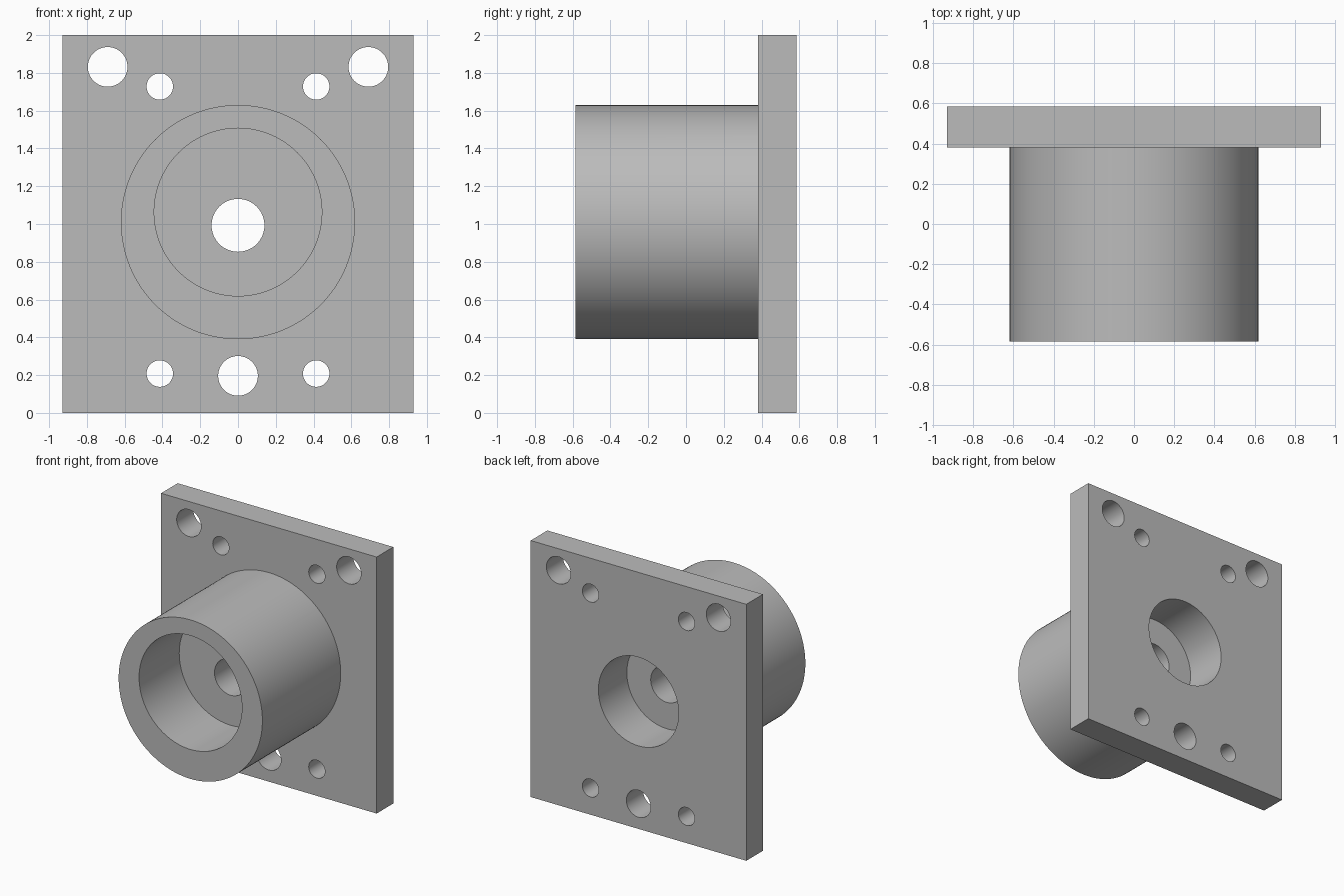
import bpy
from math import pi, radians
from mathutils import Matrix

if "Cube" in bpy.data.objects:
    bpy.data.objects.remove(bpy.data.objects["Cube"])

FRONT, BACK, PLATE_FRONT = -0.585, 0.585, 0.38
HALF_WIDTH, HEIGHT = 0.93, 2.0

steel = bpy.data.materials.new("plain_grey")
grey = (0.5, 0.5, 0.5, 1)
steel.diffuse_color = grey
steel.use_nodes = True
steel.node_tree.nodes["Principled BSDF"].inputs["Base Color"].default_value = grey


def cylinder(name, x, z, radius, y0, y1, sides=64):
    """Cylinder along y, from y0 to y1."""
    bpy.ops.mesh.primitive_cylinder_add(
        vertices=sides, radius=radius, depth=y1 - y0,
        location=(x, (y0 + y1) / 2, z), rotation=(pi / 2, 0, 0))
    ob = bpy.context.object
    ob.name = name
    return ob


def combine(target, tool, operation):
    """Apply a boolean and remove the tool."""
    tool.hide_render = True
    mod = target.modifiers.new(operation.lower(), "BOOLEAN")
    mod.operation, mod.solver, mod.object = operation, "EXACT", tool
    bpy.context.view_layer.objects.active = target
    bpy.ops.object.modifier_apply(modifier=mod.name)
    bpy.data.objects.remove(tool)


# Mounting plate
bpy.ops.mesh.primitive_cube_add(size=1, location=(0, (PLATE_FRONT + BACK) / 2, HEIGHT / 2))
body = bpy.context.object
body.name = "flanged_housing"
body.data.transform(Matrix.Diagonal((2 * HALF_WIDTH, BACK - PLATE_FRONT, HEIGHT, 1)))

# Round boss, sunk into the plate
combine(body, cylinder("boss", 0, 1.01, 0.62, FRONT, PLATE_FRONT + 0.1, 128), "UNION")

# Eccentric front bore, rear bore and the hole that joins them
combine(body, cylinder("front_bore", 0, 1.063, 0.444, FRONT - 0.1, -0.09, 96), "DIFFERENCE")
combine(body, cylinder("rear_bore", 0, 0.993, 0.346, 0.235, BACK + 0.1, 96), "DIFFERENCE")
combine(body, cylinder("shaft_hole", 0, 0.993, 0.14, -0.2, 0.4), "DIFFERENCE")

# Bolt holes through the plate: x, z, radius
holes = [(0, 0.196, 0.105)]
for side in (-1, 1):
    holes += [(side * 0.69, 1.832, 0.105),
              (side * 0.414, 1.728, 0.07),
              (side * 0.414, 0.208, 0.07)]
for x, z, radius in holes:
    combine(body, cylinder("bolt_hole", x, z, radius, PLATE_FRONT - 0.1, BACK + 0.1), "DIFFERENCE")

body.data.materials.clear()
body.data.materials.append(steel)
bpy.ops.object.select_all(action="DESELECT")
body.select_set(True)
bpy.context.view_layer.objects.active = body
bpy.ops.object.shade_smooth_by_angle(angle=radians(30))
